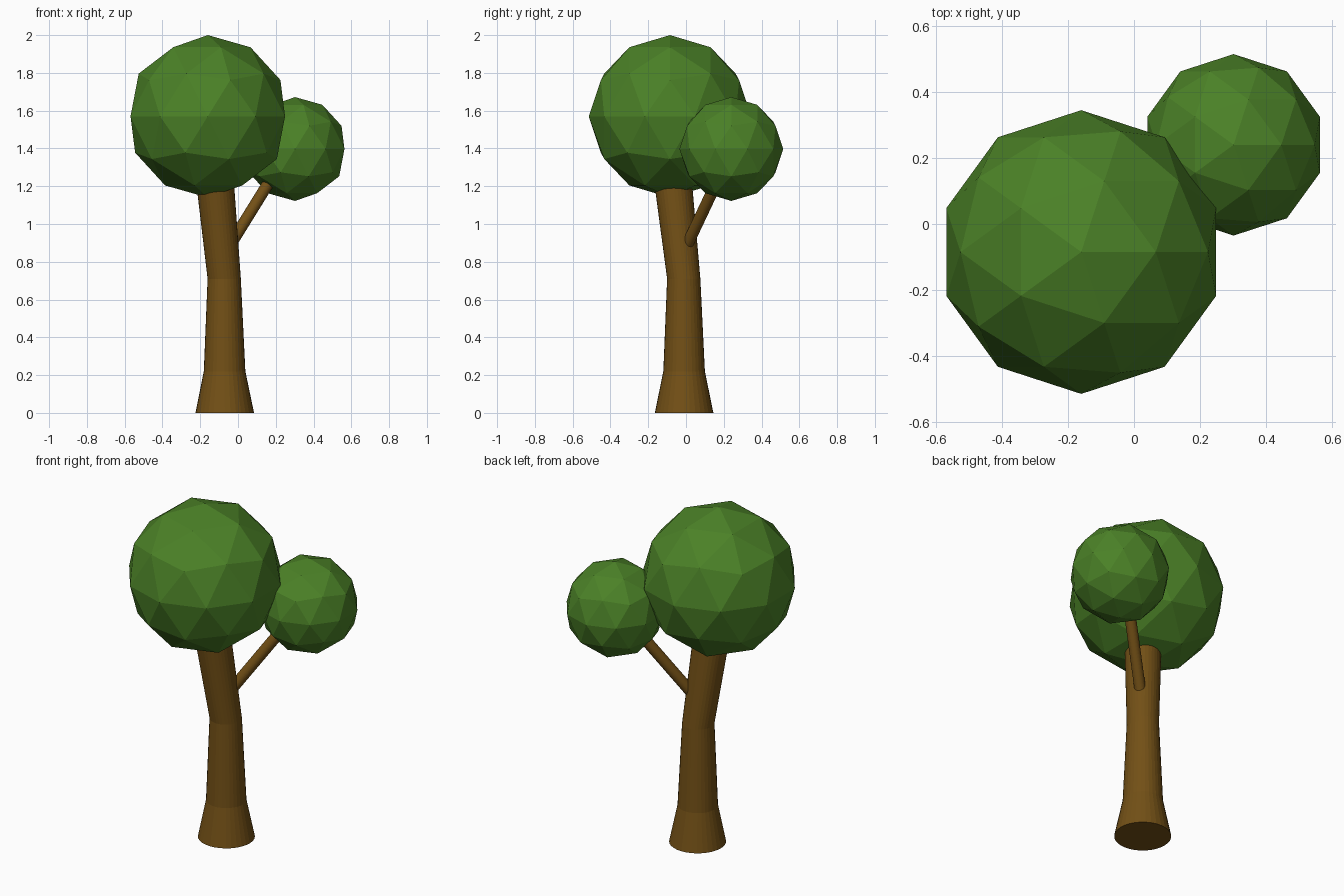
import bpy, bmesh
from mathutils import Vector

if "Cube" in bpy.data.objects:
    bpy.data.objects.remove(bpy.data.objects["Cube"])


def material(name, rgb):
    m = bpy.data.materials.new(name)
    m.diffuse_color = (*rgb, 1)
    m.use_nodes = True
    m.node_tree.nodes["Principled BSDF"].inputs["Base Color"].default_value = m.diffuse_color
    return m


BARK = material("bark", (0.17, 0.08, 0.008))
LEAF = material("leaf", (0.07, 0.22, 0.02))


def finish(name, bm, mat):
    bmesh.ops.recalc_face_normals(bm, faces=bm.faces)
    mesh = bpy.data.meshes.new(name)
    bm.to_mesh(mesh)
    bm.free()
    mesh.materials.append(mat)
    obj = bpy.data.objects.new(name, mesh)
    bpy.context.collection.objects.link(obj)


def loft(name, rings, axis, sides, mat):
    """Skin circles (centre, radius) facing along axis, capped at both ends."""
    bm = bmesh.new()
    turn = Vector((0, 0, 1)).rotation_difference(Vector(axis)).to_matrix().to_4x4()
    edges = []
    for centre, radius in rings:
        ring = bmesh.ops.create_circle(bm, segments=sides, radius=radius)["verts"]
        bmesh.ops.transform(bm, matrix=turn, verts=ring)
        bmesh.ops.translate(bm, vec=centre, verts=ring)
    bm.verts.ensure_lookup_table()
    loops = [bm.verts[i * sides:(i + 1) * sides] for i in range(len(rings))]
    for a, b in zip(loops, loops[1:]):
        for i in range(sides):
            j = (i + 1) % sides
            bm.faces.new((a[i], a[j], b[j], b[i]))
    bm.faces.new(loops[0])
    bm.faces.new(loops[-1])
    finish(name, bm, mat)


def foliage(name, centre, radius):
    bm = bmesh.new()
    bmesh.ops.create_icosphere(bm, subdivisions=2, radius=radius)
    bmesh.ops.translate(bm, vec=centre, verts=bm.verts)
    finish(name, bm, LEAF)


# trunk: flared foot, straight middle, leaning top that ends inside the crown
loft("trunk", [((-0.07, -0.01, 0), 0.155),
               ((-0.071, -0.01, 0.22), 0.11),
               ((-0.073, -0.012, 0.71), 0.088),
               ((-0.129, -0.077, 1.30), 0.102)], (0, 0, 1), 32, BARK)

# branch: from the trunk's core up into the small crown
start, end = Vector((-0.084, -0.027, 0.82)), Vector((0.213, 0.20, 1.30))
loft("branch", [(start, 0.031), (end, 0.031)], end - start, 32, BARK)

# low-poly leaf crowns
foliage("large_crown", (-0.16, -0.085, 1.57), 0.43)
foliage("small_crown", (0.302, 0.24, 1.397), 0.275)
